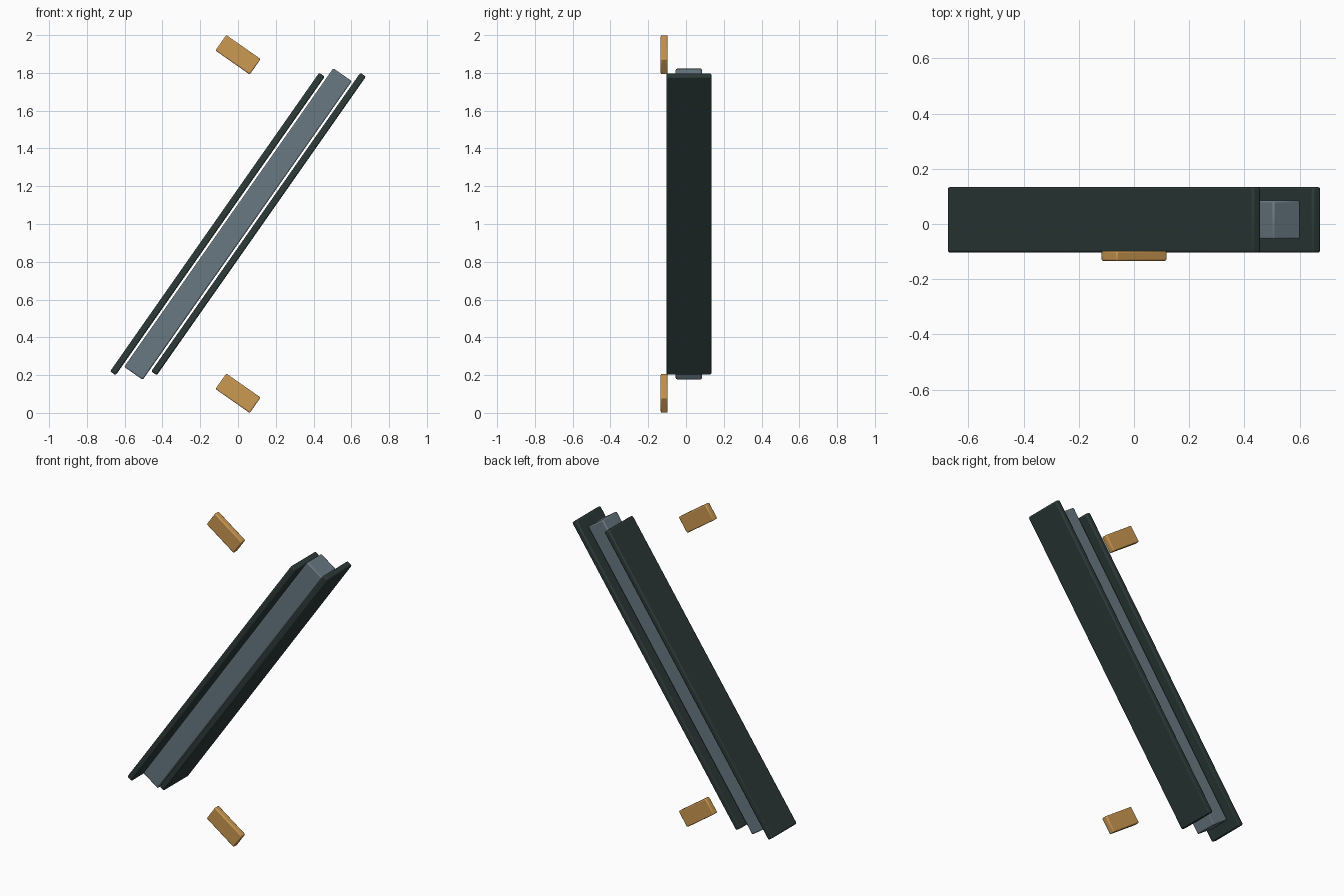
import bpy, math

if "Cube" in bpy.data.objects:
    bpy.data.objects.remove(bpy.data.objects["Cube"])

TILT = math.radians(35)


def material(name, rgb):
    m = bpy.data.materials.new(name)
    m.diffuse_color = (*rgb, 1)
    m.use_nodes = True
    m.node_tree.nodes["Principled BSDF"].inputs["Base Color"].default_value = m.diffuse_color
    return m


DARK = material("dark green", (0.025, 0.042, 0.040))
GREY = material("slate grey", (0.140, 0.190, 0.225))
AMBER = material("amber", (0.600, 0.320, 0.085))


def slab(name, mat, size, loc, bevel):
    """Tilted box with softly rounded edges."""
    bpy.ops.mesh.primitive_cube_add(size=1, location=loc)
    ob = bpy.context.object
    ob.name = name
    ob.scale = size
    bpy.ops.object.transform_apply(location=False, rotation=False, scale=True)
    ob.rotation_euler.y = TILT
    ob.data.materials.append(mat)
    mod = ob.modifiers.new("bevel", "BEVEL")
    mod.width = bevel
    mod.segments = 2
    bpy.ops.object.shade_smooth_by_angle(angle=math.radians(35))
    return ob


# Central bar
slab("core_bar", GREY, (0.12, 0.14, 1.93), (0, 0.015, 1.0), 0.007)

# Side plates and end tabs, mirrored about the centre
for side, rail, tab in ((-1, "left_plate", "lower_tab"), (1, "right_plate", "upper_tab")):
    slab(rail, DARK, (0.036, 0.238, 1.93), (side * 0.109, 0.015, 1.0), 0.008)
    slab(tab, AMBER, (0.222, 0.037, 0.100), (0, -0.1155, 1.0 + side * 0.896), 0.006)
